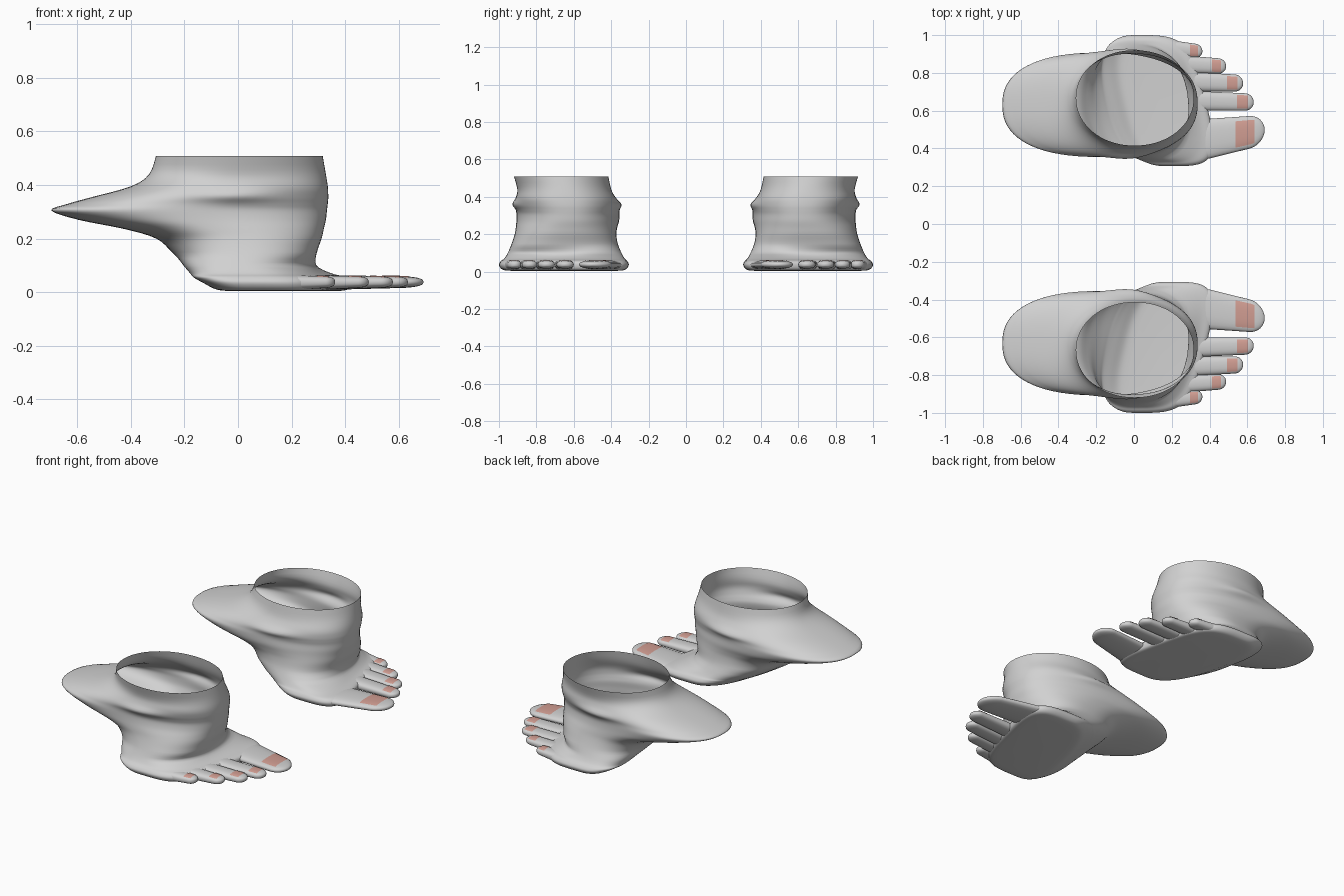
import bpy, bmesh, math

if "Cube" in bpy.data.objects:
    bpy.data.objects.remove(bpy.data.objects["Cube"])


def material(name, rgb):
    m = bpy.data.materials.new(name)
    m.diffuse_color = (*rgb, 1)
    m.use_nodes = True
    m.node_tree.nodes["Principled BSDF"].inputs["Base Color"].default_value = m.diffuse_color
    return m


SKIN = material("grey_skin", (0.64, 0.64, 0.64))
NAIL = material("pink_nail", (0.64, 0.34, 0.29))


def loft(name, rings, mat, closed=True, caps=(False, False)):
    """Skin a list of point rings, smooth it and mirror it to the other foot."""
    bm = bmesh.new()
    vs = [[bm.verts.new(p) for p in r] for r in rings]
    n = len(vs[0])
    for a, b in zip(vs, vs[1:]):
        for i in range(n if closed else n - 1):
            j = (i + 1) % n
            bm.faces.new((a[i], a[j], b[j], b[i]))
    if caps[0]:
        bm.faces.new(vs[0][::-1])
    if caps[1]:
        bm.faces.new(vs[-1])
    for f in bm.faces:
        f.smooth = True
    me = bpy.data.meshes.new(name)
    bm.to_mesh(me)
    bm.free()
    me.materials.append(mat)
    ob = bpy.data.objects.new(name, me)
    bpy.context.collection.objects.link(ob)
    mir = ob.modifiers.new("other_foot", 'MIRROR')
    mir.use_axis = (False, True, False)
    mir.use_mirror_merge = False
    return ob


def spow(v, e):
    return math.copysign(abs(v) ** e, v)


def clamp(v):
    return min(1, max(0, v))


def spline(rows, steps):
    """Smooth in-between rows through the given rows."""
    out = []
    for k in range(len(rows) - 1):
        p, q, r, s = (rows[min(max(k + d, 0), len(rows) - 1)] for d in (-1, 0, 1, 2))
        for i in range(steps):
            t = i / steps
            out.append([b + .5 * t * (c - a + t * (2 * a - 5 * b + 4 * c - d
                        + t * (3 * (b - c) + d - a))) for a, b, c, d in zip(p, q, r, s)])
    return out + [rows[-1]]


def section(z, xb, xf, yi, yo, count=72):
    """Level outline: slanted and squared off at the foot, rounder higher up."""
    xc = .14 + .45 * xb
    low, high = clamp((.1 - z) / .045), clamp((z - .38) / .08)
    slant = .24 * clamp((.14 - z) / .085)
    nf = 2.3 + 1.7 * low - .25 * high
    nb = 2.4 + .3 * clamp((.16 - z) / .06) - .35 * high
    ym, hw = (yi + yo) / 2, (yo - yi) / 2
    pts = []
    for i in range(count):
        a = math.tau * i / count
        c, s = math.cos(a), math.sin(a)
        e = 2 / (nf if c > 0 else nb)
        u, v = spow(c, e), spow(s, e)
        x = xc + u * ((xf - xc) if c > 0 else (xc - xb)) - slant * hw * v
        # Ankle bones bulge on both sides
        bulge = .02 * math.exp(-((x + .02) / .14) ** 2 - ((z - .36) / .025) ** 2)
        pts.append((x, ym + (hw + bulge) * v, z))
    return pts


# Sole, ankle and heel: height, back x, front x, inner y, outer y
LEVELS = [
    (.004, .0, .33, .37, .93),
    (.010, -.05, .37, .325, .98),
    (.035, -.10, .38, .306, 1.0),
    (.056, -.14, .37, .314, .99),
    (.070, -.16, .325, .328, .972),
    (.10, -.197, .288, .345, .953),
    (.15, -.247, .295, .365, .932),
    (.20, -.305, .312, .372, .916),
    (.235, -.42, .32, .368, .910),
    (.27, -.595, .328, .358, .907),
    (.305, -.697, .332, .355, .907),
    (.33, -.635, .335, .357, .908),
    (.355, -.545, .337, .362, .910),
    (.395, -.40, .335, .378, .908),
    (.44, -.332, .328, .40, .902),
    (.509, -.306, .316, .415, .92),
]
loft("foot_body", [section(*row) for row in spline(LEVELS, 4)], SKIN, caps=(True, False))


def toe_point(toe, x, ang, grow=0.0):
    """Point on a toe surface at length x and angle around it."""
    x0, y0, w0, x1, y1, w1 = toe
    t = (x - x0) / (x1 - x0)
    w = w0 + (w1 - w0) * t
    over = max(0, (x - (x1 - w1)) / w1)
    r = math.sqrt(max(0, 1 - over * over))
    h = (.028 - .008 * t) * r ** .7
    zc = .036 + .002 * t
    return (x, y0 + (y1 - y0) * t + (w * r + grow) * spow(math.cos(ang), .8),
            zc + (h + grow) * spow(math.sin(ang), .8))


# Toes: base x, y, half width; tip x, y, half width
TOES = {
    "big_toe": (.31, .438, .113, .692, .498, .079),
    "second_toe": (.32, .652, .052, .634, .645, .045),
    "third_toe": (.31, .753, .051, .578, .745, .044),
    "fourth_toe": (.27, .845, .047, .488, .835, .039),
    "little_toe": (.20, .926, .046, .362, .915, .034),
}
for name, toe in TOES.items():
    x0, x1, w1 = toe[0], toe[3], toe[5]
    xs = [x0 + (x1 - w1 - x0) * i / 5 for i in range(5)]
    xs += [x1 - w1 + w1 * math.sin(math.pi / 2 * i / 8) * .999 for i in range(9)]
    loft(name, [[toe_point(toe, x, math.tau * i / 24) for i in range(24)] for x in xs],
         SKIN, caps=(False, True))
    # Thin curved nail plate over the toe top
    na, nb = x1 - 1.95 * w1, x1 - .7 * w1
    loft(name + "_nail",
         [[toe_point(toe, na + (nb - na) * k / 6, math.radians(47 + 86 * i / 10), .002)
           for i in range(11)] for k in range(7)], NAIL, closed=False)
